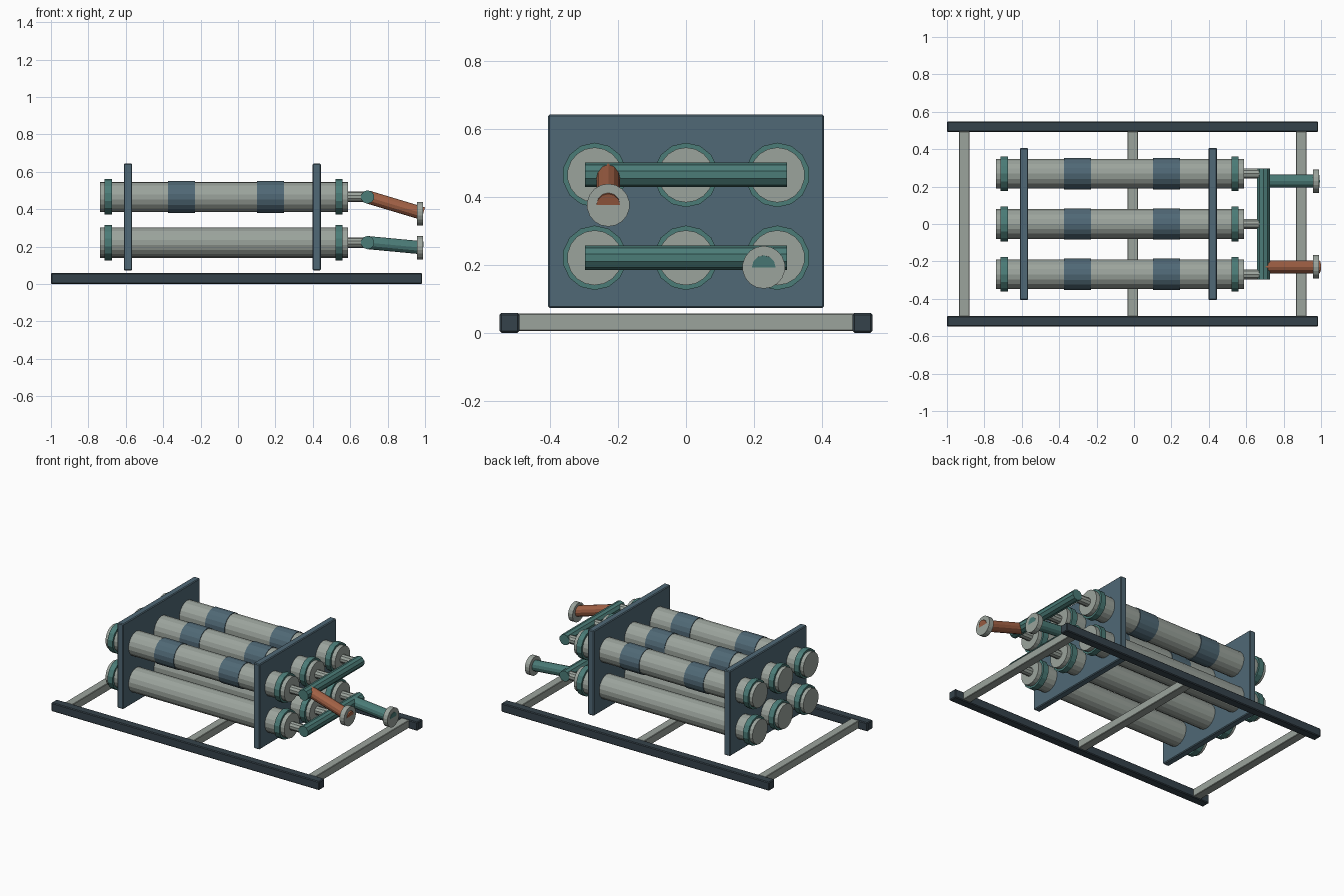
import bpy
from mathutils import Vector

cube = bpy.data.objects.get("Cube")
if cube:
    bpy.data.objects.remove(cube, do_unlink=True)


def material(name, r, g, b):
    m = bpy.data.materials.new(name)
    m.use_nodes = True
    m.diffuse_color = (r, g, b, 1)
    m.node_tree.nodes["Principled BSDF"].inputs["Base Color"].default_value = (r, g, b, 1)
    return m


PALE = material("pale grey metal", 0.33, 0.37, 0.335)
SLATE = material("slate blue metal", 0.08, 0.14, 0.18)
TEAL = material("teal paint", 0.07, 0.20, 0.185)
DARK = material("dark frame metal", 0.036, 0.055, 0.07)
RUST = material("rust orange paint", 0.36, 0.12, 0.06)


def box(name, center, size, mat, bevel=0.005):
    bpy.ops.mesh.primitive_cube_add(size=1, location=center)
    ob = bpy.context.object
    ob.name = name
    ob.scale = size
    bpy.ops.object.transform_apply(location=False, rotation=False, scale=True)
    mod = ob.modifiers.new("edge", 'BEVEL')
    mod.width = bevel
    mod.segments = 1
    ob.data.materials.append(mat)
    return ob


def rod(name, start, end, radius, sides, mat):
    """Flat-faced cylinder between two points."""
    a, b = Vector(start), Vector(end)
    bpy.ops.mesh.primitive_cylinder_add(vertices=sides, radius=radius,
                                        depth=(b - a).length, location=(a + b) / 2)
    ob = bpy.context.object
    ob.name = name
    ob.rotation_euler = (b - a).to_track_quat('Z', 'Y').to_euler()
    ob.data.materials.append(mat)
    return ob


def along_x(name, x0, x1, y, z, radius, sides, mat):
    return rod(name, (x0, y, z), (x1, y, z), radius, sides, mat)


# Ground frame: two long rails joined by three cross members
for side, y in (("right", -0.52), ("left", 0.52)):
    box(f"rail_{side}", (-0.0075, y, 0.029), (1.985, 0.058, 0.058), DARK)
for i, x in enumerate((-0.907, -0.0075, 0.895)):
    box(f"cross_member_{i + 1}", (x, 0, 0.031), (0.056, 0.99, 0.052), PALE, 0.003)

# Upright plates that hold the tube bank
for name, x in (("rear", -0.588), ("outlet", 0.421)):
    box(f"{name}_support_plate", (x, 0, 0.358), (0.045, 0.813, 0.57), SLATE)

# Two rows of three tubes, with collars, wrap bands and outlet stubs
LOWER, UPPER = 0.221, 0.465
for row, z in (("lower", LOWER), ("upper", UPPER)):
    for i, y in enumerate((-0.269, 0, 0.269)):
        tag = f"{row}_{i + 1}"
        along_x(f"tube_{tag}", -0.737, 0.587, y, z, 0.081, 18, PALE)
        for end, x in (("rear", -0.694), ("outlet", 0.54)):
            along_x(f"{end}_collar_{tag}", x - 0.019, x + 0.019, y, z, 0.095, 14, TEAL)
        along_x(f"stub_{tag}", 0.58, 0.693, y, z, 0.028, 10, PALE)
        if row == "upper":
            for end, x in (("rear", -0.302), ("outlet", 0.174)):
                along_x(f"{end}_band_{tag}", x - 0.072, x + 0.072, y, z, 0.085, 18, SLATE)

    # Header pipe across the row
    rod(f"header_{row}", (0.693, -0.298, z), (0.693, 0.298, z), 0.036, 10, TEAL)

# Sloping outlet pipes, each ending in an upright flange
for name, y, z0, z1, mat in (("upper", -0.229, UPPER, 0.376, RUST),
                             ("lower", 0.229, LOWER, 0.193, TEAL)):
    rod(f"{name}_outlet_pipe", (0.693, y, z0), (0.99, y, z1), 0.035, 12, mat)
    along_x(f"{name}_outlet_flange", 0.957, 0.99, y, z1, 0.063, 18, PALE)
